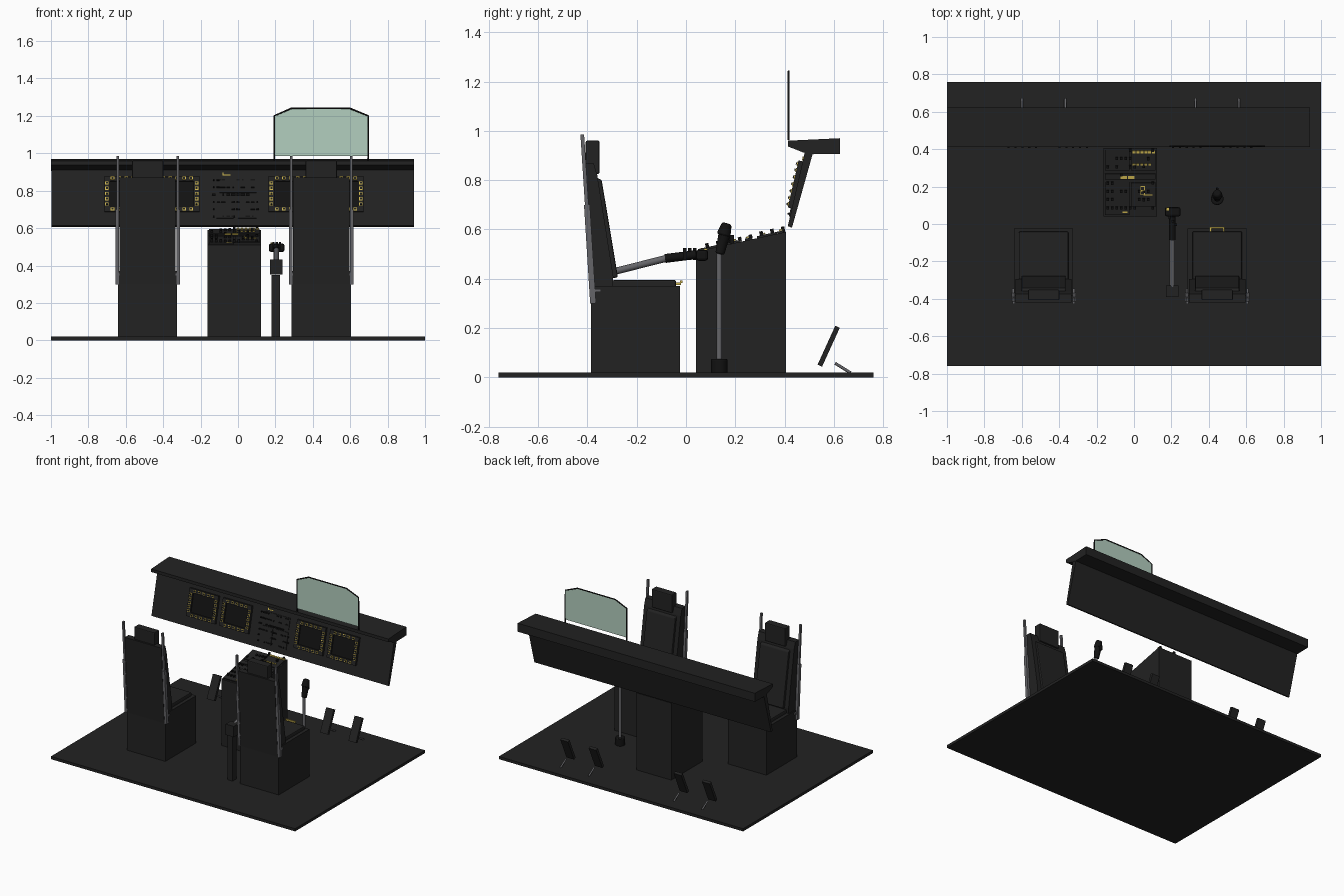
import bpy, bmesh, math, random
from mathutils import Matrix, Vector

cube = bpy.data.objects.get("Cube")
if cube:
    bpy.data.objects.remove(cube)
random.seed(4)


def material(name, r, g, b):
    m = bpy.data.materials.new(name)
    m.use_nodes = True
    m.diffuse_color = (r, g, b, 1)
    m.node_tree.nodes["Principled BSDF"].inputs["Base Color"].default_value = (r, g, b, 1)
    return m


DARK = material("charcoal", .016, .016, .016)
BLACK = material("black", .006, .006, .006)
GREY = material("metal grey", .13, .13, .14)
YELLOW = material("marking yellow", .62, .47, .08)
GLASS = material("pale green glass", .45, .62, .52)


def finish(name, bm, mat, bevel=0, smooth=False):
    bmesh.ops.recalc_face_normals(bm, faces=bm.faces)
    me = bpy.data.meshes.new(name)
    bm.to_mesh(me)
    bm.free()
    me.materials.append(mat)
    ob = bpy.data.objects.new(name, me)
    bpy.context.collection.objects.link(ob)
    if bevel:
        mod = ob.modifiers.new("bevel", "BEVEL")
        mod.width, mod.segments = bevel, 2
    if smooth:
        bpy.ops.object.select_all(action="DESELECT")
        ob.select_set(True)
        bpy.context.view_layer.objects.active = ob
        bpy.ops.object.shade_smooth_by_angle(angle=.7)
    return ob


def boxes(name, items, mat, frame=Matrix(), bevel=0):
    """Boxes given as (centre, size), all in one object and one local frame."""
    bm = bmesh.new()
    for c, s in items:
        bmesh.ops.create_cube(bm, size=1, matrix=frame @ Matrix.Translation(c) @ Matrix.Diagonal((*s, 1)))
    return finish(name, bm, mat, bevel)


def prism(name, pts, x0, x1, mat, bevel=0):
    """Side profile of (y, z) points extruded along x."""
    bm = bmesh.new()
    face = bm.faces.new([bm.verts.new((x0, y, z)) for y, z in pts])
    ext = bmesh.ops.extrude_face_region(bm, geom=[face])["geom"]
    bmesh.ops.translate(bm, vec=(x1 - x0, 0, 0), verts=[v for v in ext if isinstance(v, bmesh.types.BMVert)])
    return finish(name, bm, mat, bevel)


def rod(name, p, q, r, mat, r2=None, bevel=0):
    p, q = Vector(p), Vector(q)
    bm = bmesh.new()
    rot = (q - p).to_track_quat("Z", "Y").to_matrix().to_4x4()
    bmesh.ops.create_cone(bm, cap_ends=True, segments=16, radius1=r, radius2=r2 or r, depth=(q - p).length,
                          matrix=Matrix.Translation((p + q) / 2) @ rot)
    return finish(name, bm, mat, bevel, True)


def slab(name, p, q, width, thick, mat, bevel=0):
    """Flat bar running from p to q in the side plane."""
    p, q = Vector(p), Vector(q)
    d = q - p
    f = Matrix.Translation((p + q) / 2) @ Matrix.Rotation(math.atan2(-d.y, d.z), 4, "X")
    return boxes(name, [((0, 0, 0), (width, thick, d.length))], mat, f, bevel)


# Floor
boxes("floor", [((0, 0, .01), (2, 1.52, .02))], DARK)

# Instrument panel with overhanging glare shield
prism("instrument_panel", [(.413, .613), (.43, .607), (.515, .91), (.482, .913)], -.998, .94, DARK)
prism("glare_shield", [(.413, .937), (.476, .912), (.515, .905), (.624, .907), (.624, .97), (.413, .96)],
      -1, .942, DARK)
panel = Matrix.Translation((0, .413, .613)) @ Matrix.Rotation(-.226, 4, "X")

# Four displays: raised bezel, screen, marked buttons
MID, W, H = .172, .236, .196
for i, x in enumerate((-.597, -.325, .282, .553)):
    n = f"display_{i + 1}"
    bars = [((x + k * (W / 2 - .015), -.008, MID), (.03, .018, H)) for k in (-1, 1)]
    bars += [((x, -.008, MID + k * (H / 2 - .015)), (W - .06, .018, .03)) for k in (-1, 1)]
    boxes(n + "_bezel", bars, DARK, panel)
    boxes(n + "_screen", [((x, -.003, MID), (W - .06, .008, H - .06))], BLACK, panel)
    spots = []
    for t in (-2, -1, 0, 1, 2):
        spots += [(x + t * .037, MID + k * (H / 2 - .014)) for k in (-1, 1)]
        spots += [(x + k * (W / 2 - .014), MID + t * .029) for k in (-1, 1)]
    boxes(n + "_button_marks", [((u, -.018, v), (.019, .004, .017)) for u, v in spots], YELLOW, panel)
    boxes(n + "_buttons", [((u, -.021, v), (.011, .008, .009)) for u, v in spots], DARK, panel)

# Centre switch field between the displays
switches = [((-.13 + c * .026, -.005, .05 + r * .04), (random.choice((.008, .018, .024)), .014, .008))
            for r in range(6) for c in range(10) if random.random() < .6]
boxes("centre_switches", switches, BLACK, panel)
boxes("centre_bracket_mark", [((-.062, -.002, .277), (.042, .004, .006)),
                              ((-.081, -.002, .283), (.005, .004, .016))], YELLOW, panel)
boxes("centre_sub_panels", [((-.07, -.002, .10), (.09, .006, .12)), ((.05, -.002, .10), (.1, .006, .12)),
                            ((0, -.002, .22), (.2, .006, .08))], DARK, panel)

# Head-up glass with dark rim
outline = [(.194, .985), (.194, 1.2), (.288, 1.241), (.596, 1.241), (.696, 1.2), (.696, .985)]
bm = bmesh.new()
face = bm.faces.new([bm.verts.new((x, .418, z)) for x, z in outline])
ext = bmesh.ops.extrude_face_region(bm, geom=[face])["geom"]
bmesh.ops.translate(bm, vec=(0, -.003, 0), verts=[v for v in ext if isinstance(v, bmesh.types.BMVert)])
finish("head_up_glass", bm, GLASS)
curve = bpy.data.curves.new("head_up_rim", "CURVE")
curve.dimensions, curve.bevel_depth, curve.bevel_resolution = "3D", .005, 1
spline = curve.splines.new("POLY")
spline.points.add(len(outline) - 1)
for pt, (x, z) in zip(spline.points, outline):
    pt.co = (x, .4165, z if z > 1 else .962, 1)
curve.materials.append(BLACK)
bpy.context.collection.objects.link(bpy.data.objects.new("head_up_rim", curve))

# Centre pedestal with sloped control deck
prism("pedestal", [(.04, .01), (.405, .01), (.405, .59), (.04, .51)], -.163, .122, DARK)
deck = Matrix.Translation((-.02, .04, .51)) @ Matrix.Rotation(.216, 4, "X")
boxes("deck_plates", [((-.07, .31, .004), (.13, .11, .008)), ((.07, .31, .004), (.13, .11, .008)),
                      ((0, .22, .004), (.27, .03, .008)), ((-.07, .1, .004), (.13, .18, .008)),
                      ((.07, .12, .004), (.13, .13, .008))], DARK, deck)
boxes("deck_switches", [((-.12 + c * .024, .05 + r * .045, .012), (.012, .014, random.choice((.01, .016, .024))))
                        for r in range(8) for c in range(11) if random.random() < .4], BLACK, deck)
marks = [((.02 + c * .021, .355, .012), (.016, .014, .006)) for c in range(6)]
marks += [((.02 + c * .021, .287, .012), (.014, .008, .006)) for c in range(5)]
marks += [((-.035 + c * .04, .217, .012), (.034, .014, .006)) for c in range(2)]
marks += [((.066, .145, .012), (.024, .05, .006)), ((.095, .12, .012), (.05, .006, .006)),
          ((-.028, .025, .006), (.026, .008, .006))]
boxes("deck_marks", marks, YELLOW, deck)
boxes("deck_mark_caps", [((.066, .145 + k * .012, .013), (.016, .016, .008)) for k in (-1, 1)], DARK, deck)

# Seats, each with its two rails and two rudder pedals
for side, cx in (("right", -.483), ("left", .445)):
    n = side + "_seat_"
    boxes(n + "base", [((cx, -.205, .155), (.316, .36, .29))], DARK)
    boxes(n + "pan", [((cx, -.205, .335), (.316, .36, .07))], DARK)
    boxes(n + "cushion", [((cx, -.17, .378), (.266, .26, .034))], DARK, bevel=.008)
    prism(n + "back", [(-.385, .3), (-.3, .3), (-.295, .41), (-.36, .82), (-.375, .87), (-.42, .87)],
          cx - .15, cx + .15, DARK)
    prism(n + "back_pad", [(-.32, .4), (-.276, .405), (-.342, .8), (-.38, .82)], cx - .118, cx + .118, DARK, .006)
    boxes(n + "headrest", [((cx, -.379, .893), (.168, .056, .135))], DARK, bevel=.006)
    for k in (-1, 1):
        lo, mid, hi = [(cx + k * u, y, z) for u, y, z in ((.165, -.377, .3), (.161, -.402, .7), (.156, -.421, .985))]
        slab(n + "rail_lower", lo, mid, .018, .024, GREY)
        slab(n + "rail_upper", lo, hi, .014, .015, GREY)
        boxes(n + "rail_bracket", [((cx + k * .158, -.365, .352), (.02, .04, .012))], GREY)
        px = cx + k * .116
        slab(side + "_rudder_pedal", (px, .543, .047), (px, .615, .205), .062, .02, DARK)
        rod(side + "_pedal_rod", (px, .605, .057), (px, .668, .018), .006, GREY)

# Yellow pull handle on the left seat
boxes("pull_handle", [((.445, -.02, .388), (.08, .01, .01)),
                      ((.41, -.03, .38), (.01, .02, .01)), ((.48, -.03, .38), (.01, .02, .01))], YELLOW)

# Throttle: stand, pivot head, long arm and grip
boxes("throttle_stand", [((.202, -.36, .18), (.044, .045, .34))], DARK)
boxes("throttle_head", [((.205, -.36, .392), (.066, .06, .08))], DARK)
rod("throttle_arm", (.205, -.36, .412), (.205, -.07, .485), .014, GREY)
rod("throttle_sleeve", (.205, -.085, .482), (.205, .04, .498), .018, BLACK)
boxes("throttle_grip", [((.207, .065, .495), (.085, .05, .045))], BLACK, bevel=.012)
boxes("throttle_switches", [((.19 + c * .017, .035 - c * .02, .5), (.012, .014, .05)) for c in (0, 1, 2)], BLACK)
boxes("throttle_thumb_tab", [((.18, .08, .519), (.014, .014, .006))], YELLOW)

# Control stick
rod("stick_base", (.445, .135, .015), (.445, .135, .075), .034, BLACK, bevel=.006)
rod("stick_shaft", (.445, .135, .07), (.445, .135, .52), .011, GREY)
rod("stick_grip", (.445, .137, .5), (.445, .158, .59), .018, BLACK, .025, .006)
rod("stick_head", (.445, .152, .575), (.445, .166, .625), .029, BLACK, .02, .008)
boxes("stick_trigger", [((.445, .186, .56), (.012, .018, .035))], BLACK, bevel=.003)
